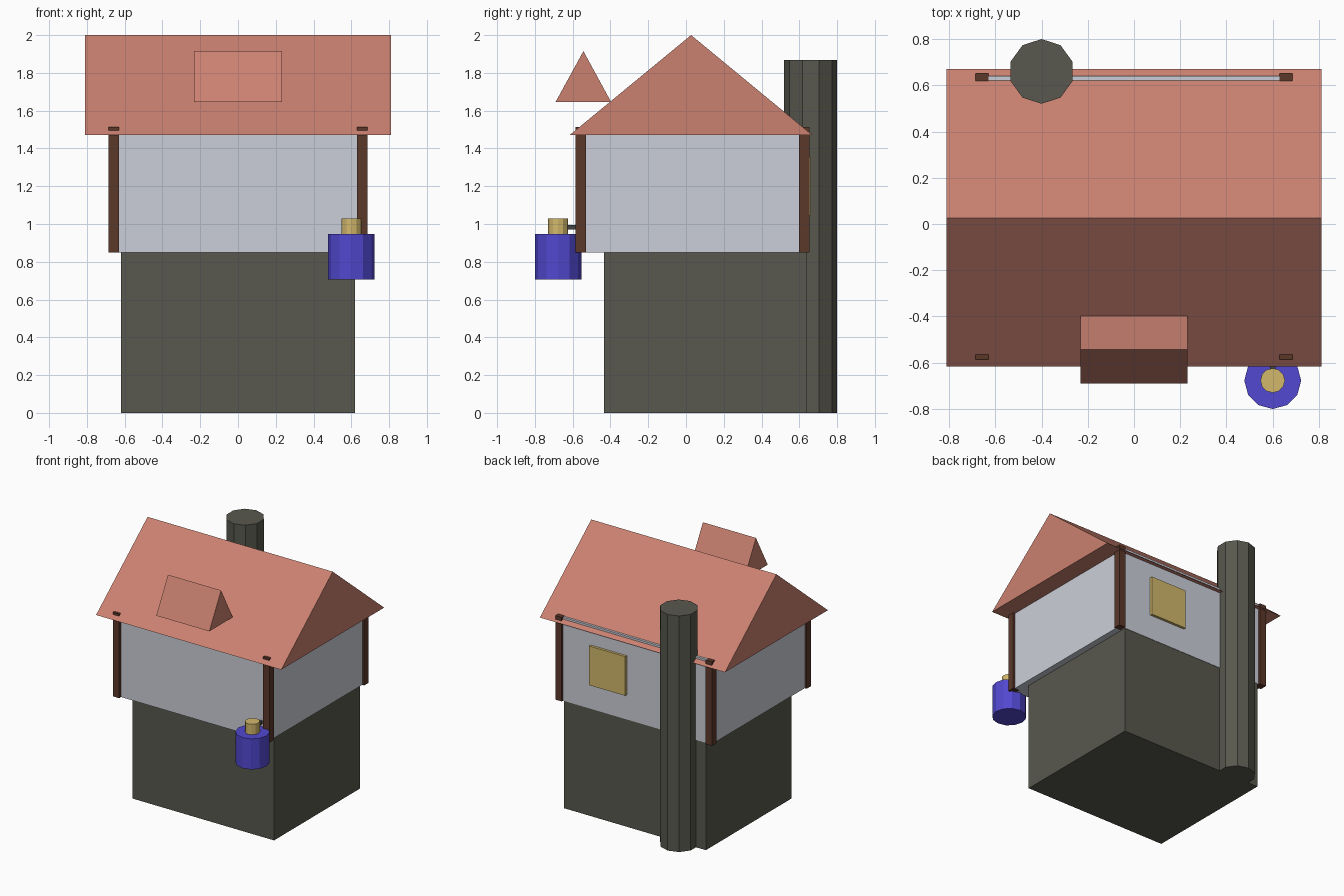
import bpy, bmesh

if "Cube" in bpy.data.objects:
    bpy.data.objects.remove(bpy.data.objects["Cube"])


def material(name, r, g, b):
    def lin(c):
        c /= 255
        return c / 12.92 if c <= 0.04045 else ((c + 0.055) / 1.055) ** 2.4
    m = bpy.data.materials.new(name)
    m.diffuse_color = (lin(r), lin(g), lin(b), 1)
    m.use_nodes = True
    m.node_tree.nodes["Principled BSDF"].inputs["Base Color"].default_value = m.diffuse_color
    return m


STONE = material("dark stone", 88, 88, 78)
PLASTER = material("pale plaster", 203, 207, 216)
TILE = material("clay tile", 202, 129, 112)
WOOD = material("brown timber", 92, 56, 42)
GOLD = material("warm gold", 210, 184, 108)
BLUE = material("blue", 82, 72, 208)
IRON = material("dark iron", 66, 66, 66)


def make(name, verts, faces, mat):
    me = bpy.data.meshes.new(name)
    me.from_pydata(verts, [], faces)
    bm = bmesh.new()
    bm.from_mesh(me)
    bmesh.ops.recalc_face_normals(bm, faces=bm.faces)
    bm.to_mesh(me)
    bm.free()
    me.materials.append(mat)
    ob = bpy.data.objects.new(name, me)
    bpy.context.collection.objects.link(ob)
    return ob


def extrude_x(name, profile, x0, x1, mat):
    """Extrude a (y, z) profile along x."""
    n = len(profile)
    verts = [(x, y, z) for x in (x0, x1) for y, z in profile]
    faces = [tuple(range(n)), tuple(range(n, 2 * n))]
    faces += [(i, (i + 1) % n, (i + 1) % n + n, i + n) for i in range(n)]
    return make(name, verts, faces, mat)


def box(name, x0, x1, y0, y1, z0, z1, mat):
    return extrude_x(name, [(y0, z0), (y1, z0), (y1, z1), (y0, z1)], x0, x1, mat)


def cylinder(name, x, y, z0, z1, r, sides, mat):
    bpy.ops.mesh.primitive_cylinder_add(vertices=sides, radius=r, depth=z1 - z0,
                                        location=(x, y, (z0 + z1) / 2))
    ob = bpy.context.object
    ob.name = name
    ob.data.materials.append(mat)
    return ob


# House body
box("stone_base", -0.62, 0.62, -0.435, 0.637, 0, 0.85, STONE)
box("upper_walls", -0.67, 0.67, -0.565, 0.64, 0.85, 1.51, PLASTER)

# Corner posts
for side, x in (("left", -0.6575), ("right", 0.6575)):
    for end, y in (("front", -0.558), ("back", 0.626)):
        box(f"{end}_{side}_post", x - 0.0275, x + 0.0275, y - 0.0275, y + 0.0275,
            0.848, 1.513, WOOD)

# Main roof and dormer
extrude_x("roof", [(-0.617, 1.47), (0.67, 1.47), (0.027, 2.0)], -0.81, 0.81, TILE)
extrude_x("dormer", [(-0.69, 1.647), (-0.397, 1.647), (-0.543, 1.915)], -0.232, 0.232, TILE)

# Chimney
cylinder("chimney", -0.4, 0.66, 0, 1.867, 0.14, 10, STONE)

# Back window
box("back_window", 0.07, 0.385, 0.63, 0.66, 1.045, 1.355, GOLD)

# Hanging lantern with its bracket
cylinder("lantern_body", 0.6, -0.677, 0.705, 0.947, 0.123, 12, BLUE)
cylinder("lantern_cap", 0.6, -0.677, 0.93, 1.03, 0.053, 12, GOLD)
box("lantern_bracket", 0.588, 0.612, -0.65, -0.55, 0.97, 0.995, IRON)
